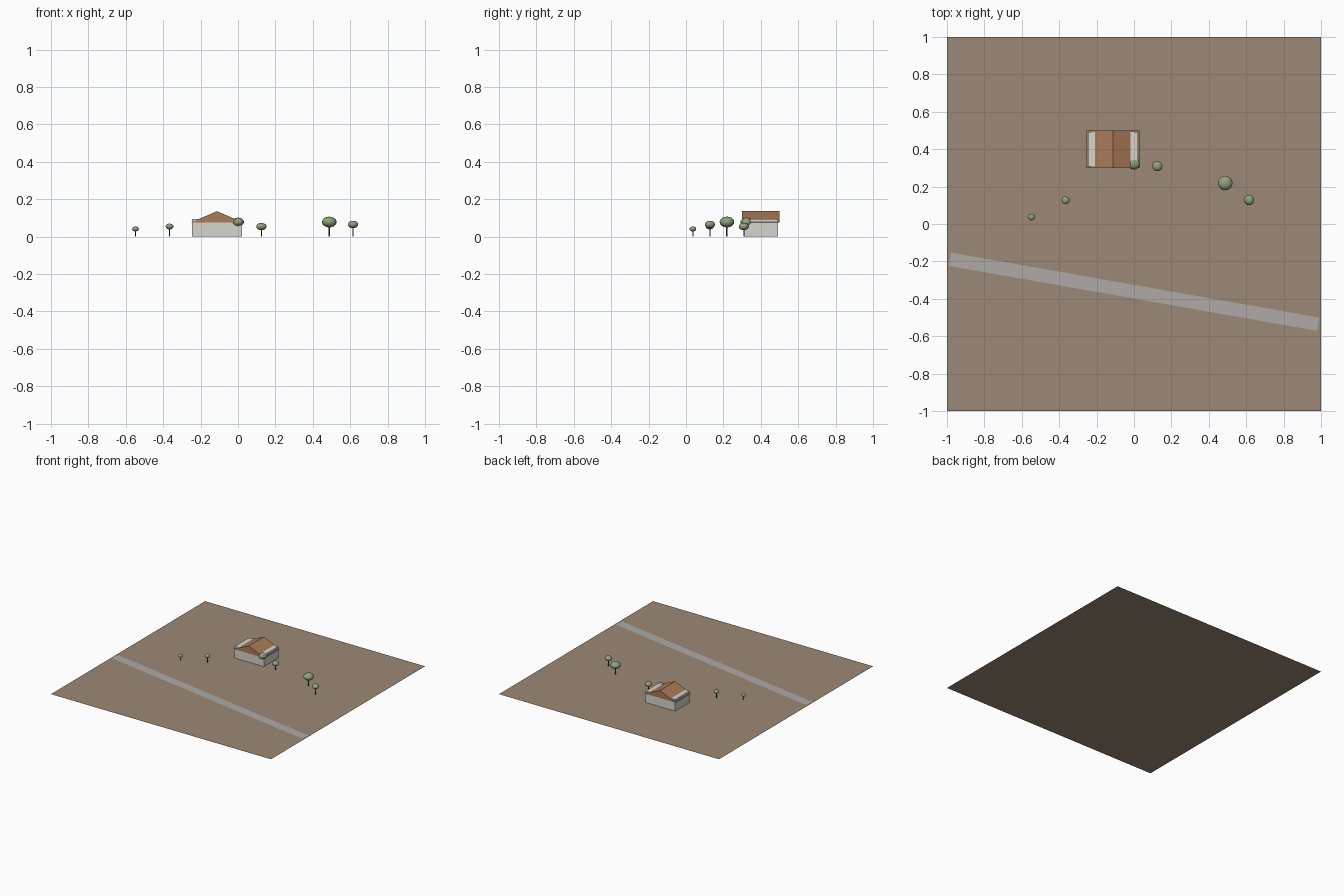
import bpy, math

if "Cube" in bpy.data.objects:
    bpy.data.objects.remove(bpy.data.objects["Cube"])

def material(name, rgb):
    m = bpy.data.materials.new(name)
    m.diffuse_color = (*rgb, 1)
    m.use_nodes = True
    m.node_tree.nodes["Principled BSDF"].inputs["Base Color"].default_value = m.diffuse_color
    return m

EARTH = material("earth", (0.33, 0.25, 0.18))
ROAD = material("road_grey", (0.42, 0.40, 0.38))
WALL = material("wall_white", (0.68, 0.66, 0.62))
TILE = material("roof_tile", (0.40, 0.20, 0.10))
LEAF = material("leaf", (0.28, 0.36, 0.20))
BARK = material("bark", (0.10, 0.06, 0.04))

def finish(name, mat):
    ob = bpy.context.object
    ob.name = name
    ob.data.materials.append(mat)
    return ob

# Ground and slanting road strip
bpy.ops.mesh.primitive_plane_add(size=2)
finish("ground", EARTH)
bpy.ops.mesh.primitive_plane_add(size=1, location=(0, -0.362, 0.002),
                                 rotation=(0, 0, math.radians(-10)))
finish("road", ROAD).scale = (2.0, 0.072, 1)

# House walls, whose top corners poke through the roof
CX, CY = -0.1125, 0.40
bpy.ops.mesh.primitive_cube_add(size=1, location=(CX, CY, 0.0475))
finish("house_walls", WALL).scale = (0.267, 0.186, 0.095)

# Gable roof prism from a triangular profile
profile = [(-0.1415, 0.075), (0.1415, 0.075), (0, 0.136)]
verts = [(CX + x, CY + y, z) for y in (-0.1, 0.1) for x, z in profile]
faces = [(0, 1, 2), (5, 4, 3), (0, 3, 4, 1), (1, 4, 5, 2), (2, 5, 3, 0)]
mesh = bpy.data.meshes.new("roof")
mesh.from_pydata(verts, [], faces)
mesh.materials.append(TILE)
bpy.context.collection.objects.link(bpy.data.objects.new("roof", mesh))

# Trees: x, y, crown height, crown radius
trees = [(-0.548, 0.037, 0.041, 0.018), (-0.366, 0.127, 0.054, 0.021),
         (0.0, 0.323, 0.078, 0.032), (0.125, 0.309, 0.054, 0.027),
         (0.488, 0.219, 0.078, 0.039), (0.615, 0.128, 0.065, 0.027)]
for i, (x, y, z, r) in enumerate(trees, 1):
    bpy.ops.mesh.primitive_cylinder_add(vertices=8, radius=r * 0.1, depth=z,
                                        location=(x, y, z / 2))
    finish(f"trunk_{i}", BARK)
    bpy.ops.mesh.primitive_uv_sphere_add(segments=16, ring_count=10, radius=r,
                                         location=(x, y, z))
    finish(f"crown_{i}", LEAF).scale = (1, 1, 0.74)
    bpy.ops.object.shade_smooth()
